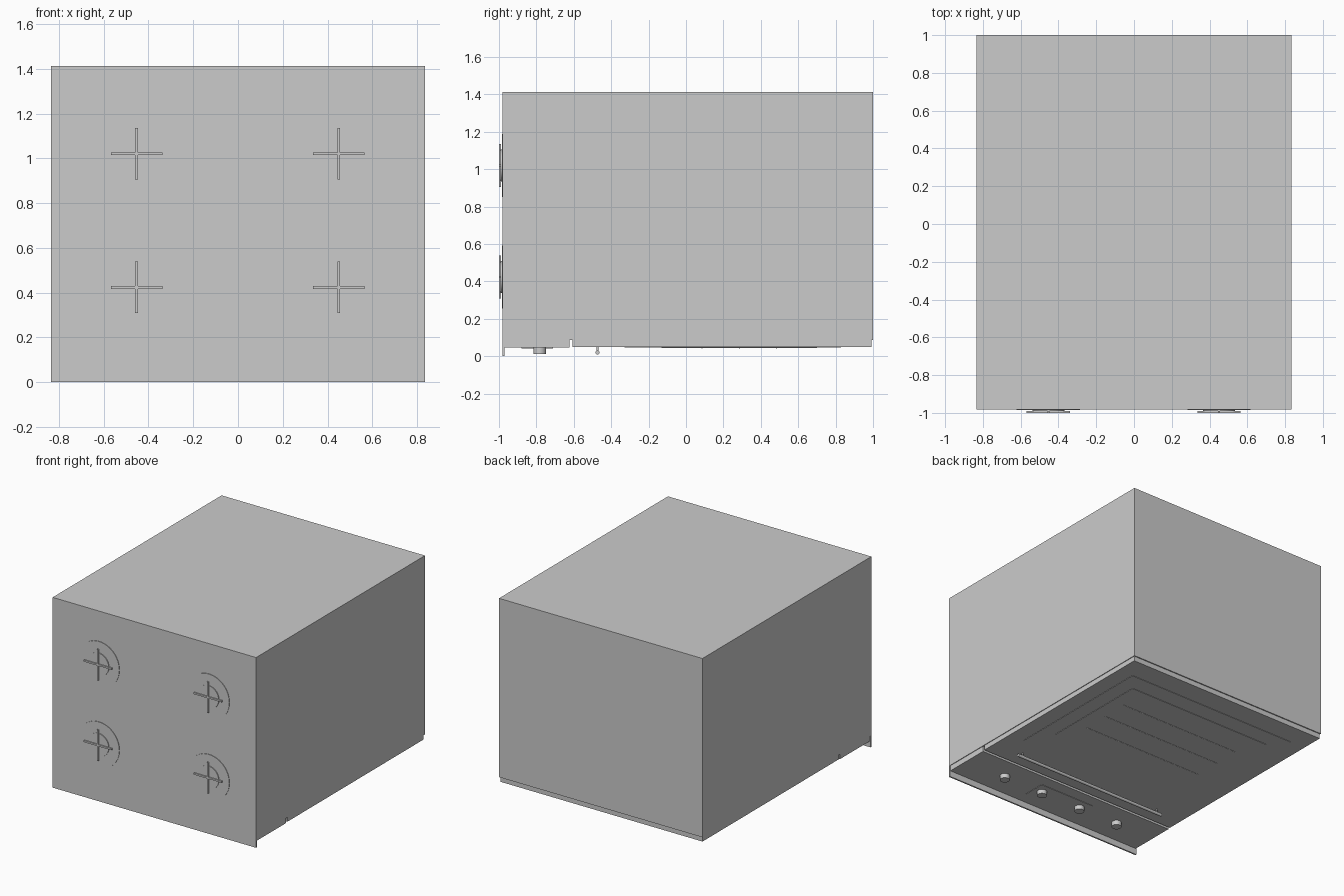
import bpy, math

if "Cube" in bpy.data.objects:
    bpy.data.objects.remove(bpy.data.objects["Cube"])


def box(name, x, y, z):
    """Box from (min, max) ranges on each axis."""
    bpy.ops.mesh.primitive_cube_add(size=1, location=[sum(r) / 2 for r in (x, y, z)])
    o = bpy.context.object
    o.name = name
    o.scale = [r[1] - r[0] for r in (x, y, z)]
    bpy.ops.object.transform_apply(location=False, rotation=False, scale=True)
    return o


def rod(name, centre, radius, length, axis, sides=48):
    """Smooth cylinder along the given axis."""
    rot = {'x': (0, math.pi / 2, 0), 'y': (math.pi / 2, 0, 0), 'z': (0, 0, 0)}[axis]
    bpy.ops.mesh.primitive_cylinder_add(vertices=sides, radius=radius, depth=length,
                                        location=centre, rotation=rot)
    o = bpy.context.object
    o.name = name
    bpy.ops.object.shade_smooth_by_angle()
    return o


# Oven lying on its back: cooktop faces -y, door faces down
box("body", (-.835, .835), (-.972, 1.0), (.085, 1.412))
box("cooktop", (-.835, .835), (-.981, -.970), (0, 1.412))

# Four burners with caps and cross-shaped grates
for x in (-.453, .45):
    for z in (.423, 1.02):
        rod("burner", (x, -.981, z), .168, .008, 'y')
        rod("burner_cap", (x, -.984, z), .085, .014, 'y')
        box("grate_bar_horizontal", (x - .115, x + .115), (-1.0, -.990), (z - .006, z + .006))
        box("grate_bar_vertical", (x - .006, x + .006), (-1.0, -.990), (z - .115, z + .115))

# Control panel with display and knobs
box("control_panel", (-.83, .83), (-.975, -.622), (.045, .09))
box("display", (-.23, .23), (-.88, -.71), (.042, .05))
for x in (-.5, -.167, .167, .5):
    rod("knob", (x, -.782, .029), .034, .036, 'z', 32)

# Door with framed window and rack lines
box("door", (-.83, .83), (-.607, .992), (.049, .09))
box("window_frame", (-.71, .71), (-.33, .83), (.046, .055))
box("window_glass", (-.6, .6), (-.13, .70), (.043, .055))
for y in (.085, .285, .485):
    rod("rack_rod", (0, y, .045), .004, 1.0, 'x', 16)

# Door handle on two posts
rod("handle", (0, -.473, .02), .011, 1.28, 'x', 24)
for x in (-.6, .6):
    rod("handle_post", (x, -.473, .035), .006, .034, 'z', 16)
